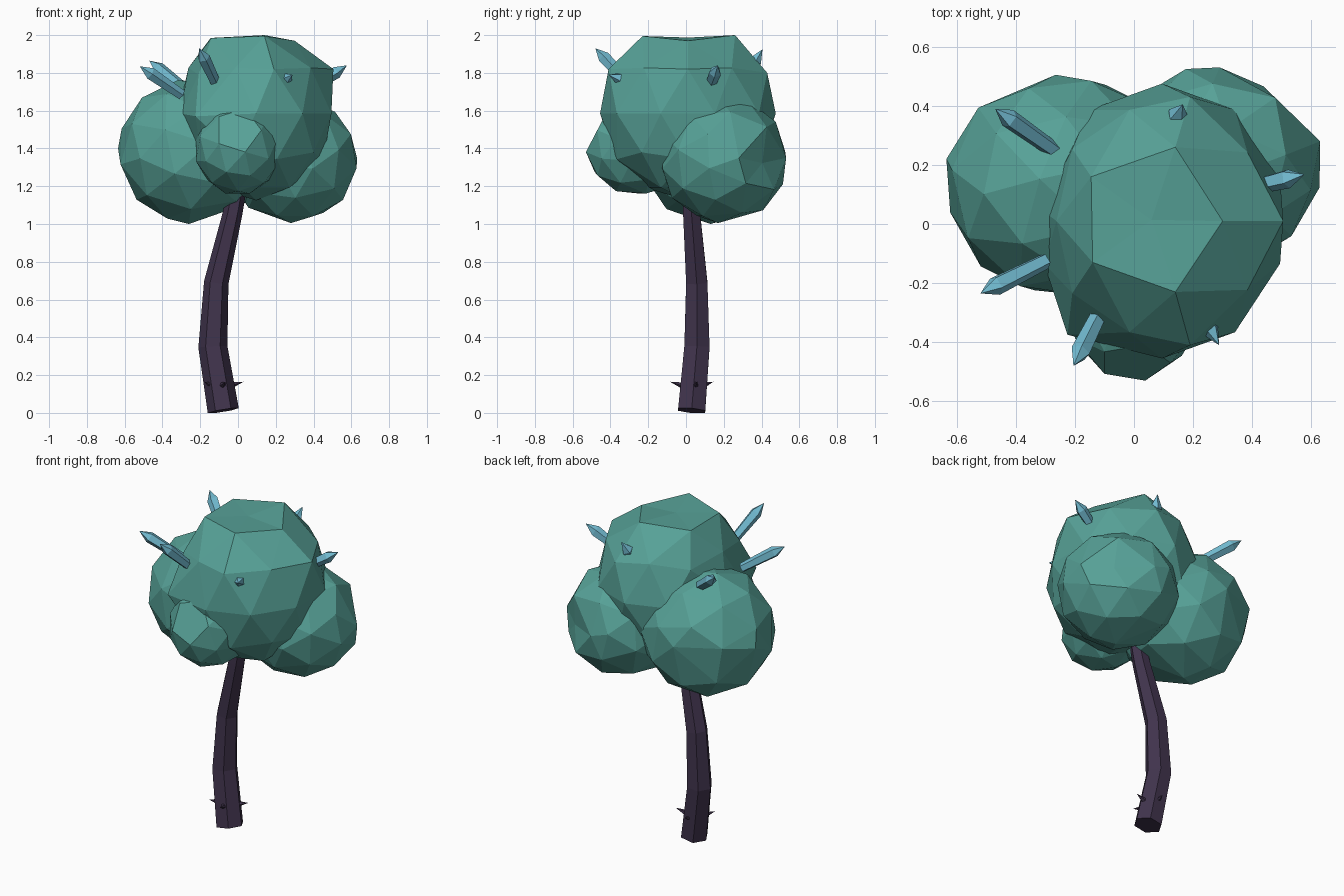
import bpy, bmesh, math
from mathutils import Vector, Matrix

cube = bpy.data.objects.get("Cube")
if cube:
    bpy.data.objects.remove(cube, do_unlink=True)


def material(name, rgb):
    m = bpy.data.materials.new(name)
    m.use_nodes = True
    m.diffuse_color = (*rgb, 1)
    m.node_tree.nodes["Principled BSDF"].inputs["Base Color"].default_value = (*rgb, 1)
    return m


LEAF = material("teal_foliage", (0.095, 0.36, 0.312))
BARK = material("dark_purple_bark", (0.052, 0.034, 0.074))
CRYSTAL = material("pale_blue_crystal", (0.17, 0.50, 0.64))


def finish(name, bm, mat):
    bmesh.ops.recalc_face_normals(bm, faces=bm.faces)
    mesh = bpy.data.meshes.new(name)
    bm.to_mesh(mesh)
    bm.free()
    mesh.materials.append(mat)
    obj = bpy.data.objects.new(name, mesh)
    bpy.context.collection.objects.link(obj)
    return obj


def foliage(name, centre, radii, pole, pulls=()):
    """Faceted ellipsoid with one flattened pole; corners nearest to pulls move there."""
    bm = bmesh.new()
    bmesh.ops.create_icosphere(bm, subdivisions=2, radius=1)
    ring = sorted(v.co.z for v in bm.verts)[-2]
    tip = max(bm.verts, key=lambda v: v.co.z)
    tip.co.z = ring
    turn = Vector((0, 0, 1)).rotation_difference(Vector(pole)).to_matrix().to_4x4()
    place = Matrix.Translation(centre) @ Matrix.Diagonal((*radii, 1))
    bmesh.ops.transform(bm, matrix=place @ turn, verts=bm.verts)
    free = [v for v in bm.verts if v != tip]
    for p in map(Vector, pulls):
        corner = min(free, key=lambda v: (v.co - p).length)
        corner.co = p
        free.remove(corner)
    # Keep the flat cap's middle level with its rim
    rim = [e.other_vert(tip).co for e in tip.link_edges]
    tip.co = sum(rim, Vector()) / len(rim)
    return finish(name, bm, LEAF)


def tube(name, points, radii, sides, mat):
    """Straight-sided tube through points; a zero radius ends in a tip."""
    bm = bmesh.new()
    pts = [Vector(p) for p in points]
    rings = []
    for i, (p, r) in enumerate(zip(pts, radii)):
        along = (pts[min(i + 1, len(pts) - 1)] - pts[max(i - 1, 0)]).normalized()
        turn = Vector((0, 0, 1)).rotation_difference(along)
        count = sides if r else 1
        angles = [math.tau * k / sides for k in range(count)]
        rings.append([bm.verts.new(p + turn @ Vector((r * math.cos(a), r * math.sin(a), 0)))
                      for a in angles])
    for a, b in zip(rings, rings[1:]):
        for k in range(sides):
            n = (k + 1) % sides
            if len(b) == 1:
                bm.faces.new((a[k], a[n], b[0]))
            else:
                bm.faces.new((a[k], a[n], b[n], b[k]))
    for ring in (rings[0], rings[-1]):
        if len(ring) > 1:
            bm.faces.new(ring)
    return finish(name, bm, mat)


# Foliage clumps
foliage("main_foliage", (0.095, 0.01, 1.585), (0.42, 0.465, 0.46), (0, 0, 1),
        [(0.30, 0.01, 1.97), (0.14, 0.26, 2.0), (-0.145, 0.16, 1.985),
         (-0.14, -0.13, 1.985), (0.14, -0.23, 1.995), (0.505, 0.01, 1.82),
         (0.19, -0.41, 1.82), (0.19, 0.43, 1.8), (-0.225, -0.375, 1.57),
         (-0.315, 0.05, 1.6)])
foliage("right_foliage", (-0.24, 0.13, 1.385), (0.4, 0.385, 0.385), (0.9, -0.3, 0.2),
        [(-0.635, 0.22, 1.4), (-0.26, 0.13, 1.0), (-0.265, 0.505, 1.42)])
foliage("left_foliage", (0.285, 0.2, 1.34), (0.355, 0.345, 0.335), (0.7, 0.7, 0),
        [(0.63, 0.28, 1.35), (0.29, 0.53, 1.35), (0.28, 0.17, 1.005),
         (0.32, 0.32, 1.66)])
foliage("front_foliage", (0.0, -0.25, 1.405), (0.235, 0.285, 0.255), (0, -0.9, 0.42))

# Bent six-sided trunk
tube("trunk",
     [(-0.078, 0.03, 0.012), (-0.133, 0.058, 0.35), (-0.115, 0.057, 0.69),
      (-0.03, 0.03, 1.05), (0.02, 0.02, 1.3)],
     [0.083, 0.077, 0.065, 0.052, 0.045], 6, BARK)

# Thorns near the foot of the trunk
thorn_root = Vector((-0.1, 0.04, 0.13))
for i, tip in enumerate([(0.03, 0.06, 0.165), (-0.065, -0.085, 0.165),
                         (-0.18, -0.03, 0.165), (-0.09, 0.145, 0.165)]):
    tip = Vector(tip)
    tube(f"thorn_{i + 1}", [thorn_root.lerp(tip, 0.4), tip], [0.02, 0], 5, BARK)

# Crystal spikes: base and tip of each
spikes = [((-0.25, 0.235, 1.69), (-0.47, 0.39, 1.865)),
          ((-0.30, -0.125, 1.685), (-0.52, -0.235, 1.835)),
          ((-0.12, -0.31, 1.75), (-0.205, -0.48, 1.93)),
          ((0.21, -0.27, 1.74), (0.288, -0.41, 1.79)),
          ((0.42, 0.13, 1.74), (0.577, 0.168, 1.84)),
          ((0.12, 0.31, 1.77), (0.165, 0.405, 1.925))]
for i, (base, tip) in enumerate(spikes):
    base, tip = Vector(base), Vector(tip)
    shoulder = tip + (base - tip).normalized() * 0.07
    tube(f"crystal_spike_{i + 1}", [base, shoulder, tip], [0.028, 0.034, 0], 5, CRYSTAL)
